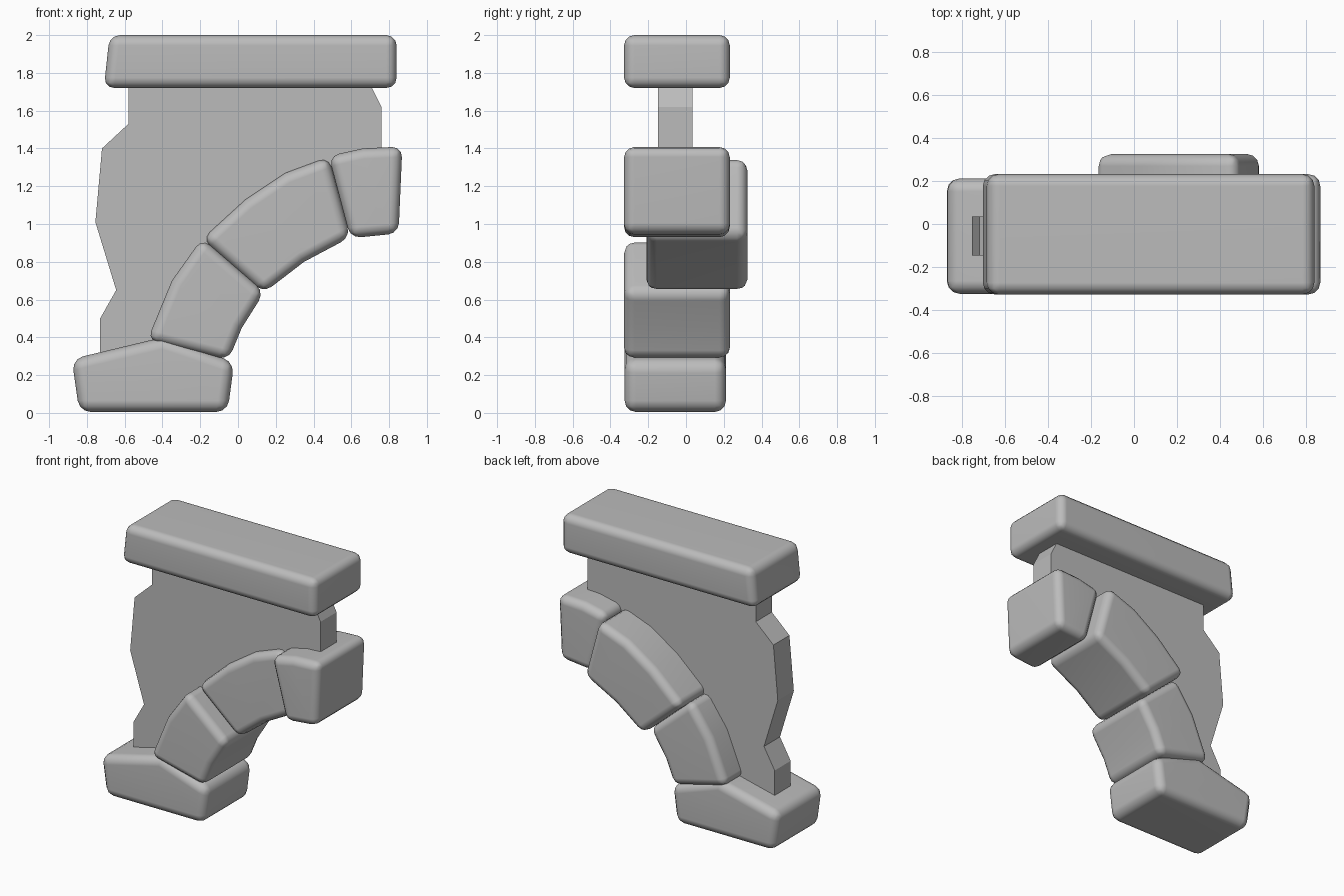
import bpy
import bmesh

cube = bpy.data.objects.get("Cube")
if cube:
    bpy.data.objects.remove(cube, do_unlink=True)

stone = bpy.data.materials.new("grey_stone")
stone.use_nodes = True
GREY = (0.5, 0.5, 0.5, 1)
stone.diffuse_color = GREY
stone.node_tree.nodes["Principled BSDF"].inputs["Base Color"].default_value = GREY


def slab(name, outline, front, back, bevel=0.0):
    """Extrude an x-z outline from front to back, optionally rounding its edges."""
    bm = bmesh.new()
    face = bm.faces.new([bm.verts.new((x, front, z)) for x, z in outline])
    result = bmesh.ops.extrude_face_region(bm, geom=[face])
    moved = [v for v in result["geom"] if isinstance(v, bmesh.types.BMVert)]
    bmesh.ops.translate(bm, verts=moved, vec=(0, back - front, 0))
    bmesh.ops.recalc_face_normals(bm, faces=bm.faces)
    mesh = bpy.data.meshes.new(name)
    bm.to_mesh(mesh)
    bm.free()
    mesh.materials.append(stone)
    obj = bpy.data.objects.new(name, mesh)
    bpy.context.collection.objects.link(obj)
    if bevel:
        mod = obj.modifiers.new("Rounded edges", "BEVEL")
        mod.width = bevel
        mod.segments = 3
        mod.limit_method = "ANGLE"
        mod.angle_limit = 0.6
        for poly in mesh.polygons:
            poly.use_smooth = True
        normals = obj.modifiers.new("Even shading", "WEIGHTED_NORMAL")
        normals.keep_sharp = True
    return obj


# Broken wall panel, its lower edge hidden inside the arch stones
slab("wall_panel", [
    (-0.58, 1.78), (-0.58, 1.53), (-0.72, 1.4), (-0.755, 1.01), (-0.645, 0.65),
    (-0.73, 0.5), (-0.73, 0.22), (-0.3, 0.25), (-0.2, 0.55), (0.05, 0.85),
    (0.35, 1.08), (0.68, 1.2), (0.76, 1.25), (0.76, 1.62), (0.68, 1.78)],
    -0.147, 0.035)

# Lintel across the top
slab("lintel", [(-0.71, 1.72), (0.84, 1.72), (0.84, 2.0), (-0.68, 2.0)],
     -0.328, 0.232, 0.055)

# Foot stone
slab("foot_stone", [(-0.84, 0.005), (-0.055, 0.005), (-0.02, 0.27),
                    (-0.4, 0.4), (-0.88, 0.285)], -0.325, 0.212, 0.06)

# Arch stones, from the foot upward
slab("lower_arch_stone", [
    (-0.48, 0.385), (-0.05, 0.28), (0.02, 0.45), (0.14, 0.64), (-0.19, 0.925),
    (-0.35, 0.7)], -0.328, 0.232, 0.055)
slab("middle_arch_stone", [
    (0.135, 0.635), (0.35, 0.8), (0.595, 0.93), (0.48, 1.355), (0.25, 1.27),
    (0.04, 1.13), (-0.19, 0.92)], -0.21, 0.325, 0.055)
slab("upper_arch_stone", [
    (0.595, 0.925), (0.85, 0.95), (0.87, 1.41), (0.66, 1.4), (0.48, 1.36)],
    -0.328, 0.232, 0.055)
